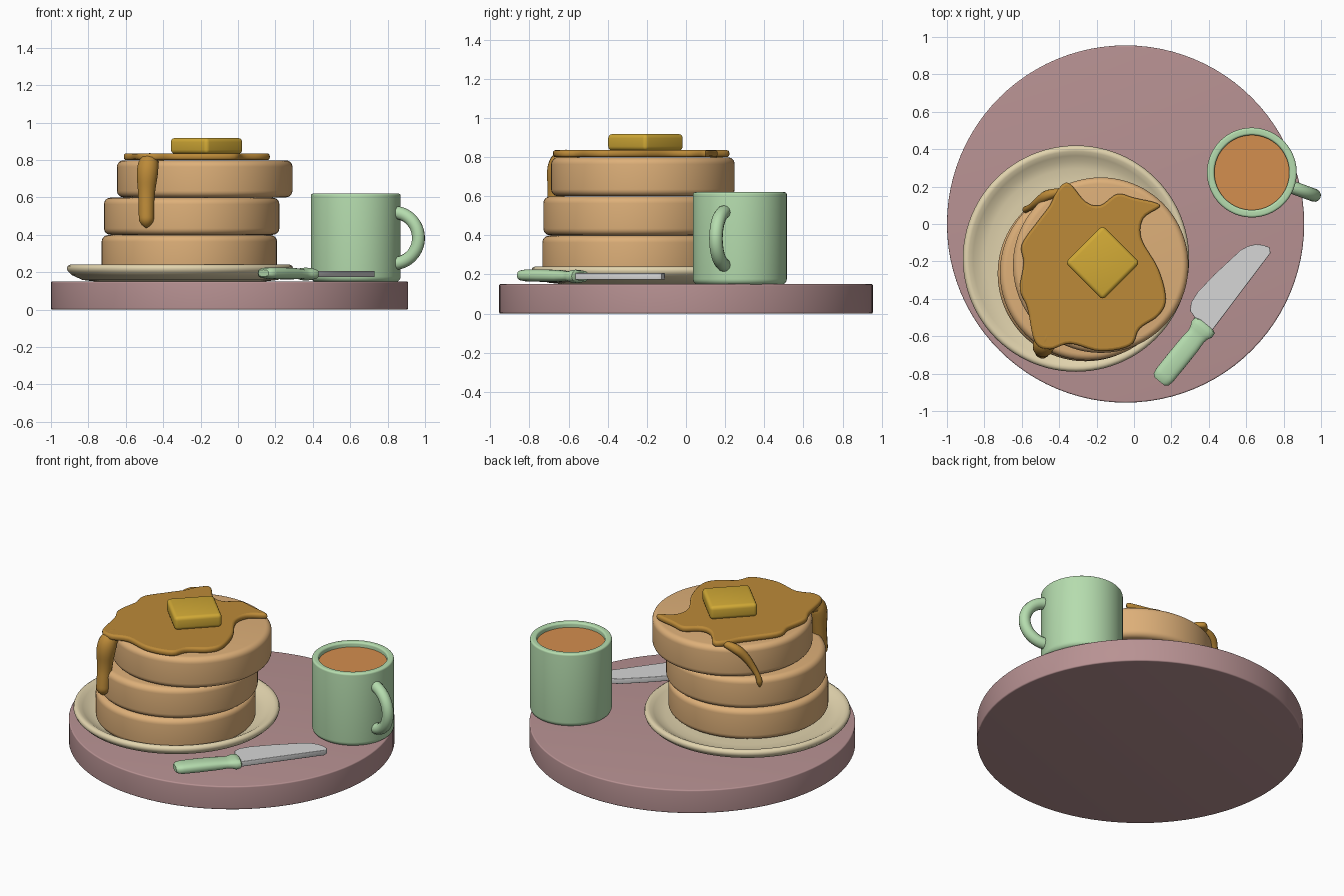
import bpy, bmesh, math
from mathutils import Vector, Matrix

if "Cube" in bpy.data.objects:
    bpy.data.objects.remove(bpy.data.objects["Cube"])


def mat(name, r, g, b):
    m = bpy.data.materials.new(name)
    lin = [((c / 255 + 0.055) / 1.055) ** 2.4 for c in (r, g, b)]
    m.diffuse_color = (*lin, 1)
    m.use_nodes = True
    m.node_tree.nodes["Principled BSDF"].inputs["Base Color"].default_value = m.diffuse_color
    return m


MAUVE = mat("mauve", 184, 146, 147)
CREAM = mat("cream", 226, 212, 174)
GOLDEN = mat("golden_brown", 222, 176, 121)
SYRUP = mat("syrup_amber", 188, 138, 56)
BUTTER = mat("butter_yellow", 210, 170, 54)
GREEN = mat("soft_green", 181, 220, 174)
COFFEE = mat("coffee_orange", 212, 142, 78)
STEEL = mat("steel", 214, 214, 214)


def finish(name, mesh, material, angle=40):
    ob = bpy.data.objects.new(name, mesh)
    bpy.context.collection.objects.link(ob)
    mesh.materials.clear()
    mesh.materials.append(material)
    bpy.ops.object.select_all(action='DESELECT')
    ob.select_set(True)
    bpy.context.view_layer.objects.active = ob
    bpy.ops.object.shade_smooth_by_angle(angle=math.radians(angle))
    return ob


def from_bm(name, bm, material, angle=40):
    bmesh.ops.remove_doubles(bm, verts=bm.verts, dist=1e-5)
    bmesh.ops.recalc_face_normals(bm, faces=bm.faces)
    me = bpy.data.meshes.new(name)
    bm.to_mesh(me)
    bm.free()
    return finish(name, me, material, angle)


def lathe(name, profile, center, material, seg=96):
    """Revolve a (radius, z) profile that starts and ends on the axis."""
    bm = bmesh.new()
    vs = [bm.verts.new((center[0] + r, center[1], z)) for r, z in profile]
    es = [bm.edges.new(p) for p in zip(vs, vs[1:])]
    bmesh.ops.spin(bm, geom=vs + es, cent=(*center, 0), axis=(0, 0, 1),
                   angle=2 * math.pi, steps=seg, use_duplicate=False)
    return from_bm(name, bm, material)


def arc(cx, cz, r, a0, a1, n=6):
    return [(cx + r * math.cos(math.radians(a0 + (a1 - a0) * i / n)),
             cz + r * math.sin(math.radians(a0 + (a1 - a0) * i / n))) for i in range(n + 1)]


def disc(name, center, radius, z0, z1, bevel, material):
    prof = [(0, z0)] + arc(radius - bevel, z0 + bevel, bevel, -90, 0) \
        + arc(radius - bevel, z1 - bevel, bevel, 0, 90) + [(0, z1)]
    return lathe(name, prof, center, material)


def curve_mesh(name, cu, material):
    tmp = bpy.data.objects.new("tmp", cu)
    bpy.context.collection.objects.link(tmp)
    bpy.context.view_layer.update()
    dg = bpy.context.evaluated_depsgraph_get()
    me = bpy.data.meshes.new_from_object(tmp.evaluated_get(dg))
    bpy.data.objects.remove(tmp)
    return finish(name, me, material, 50)


def sheet(name, pts, z, half, bevel, material, smooth):
    """Filled flat outline with a rounded rim."""
    if smooth:
        n, out = len(pts), []
        for i in range(n):
            p0, p1, p2, p3 = (Vector(pts[(i + k) % n]) for k in (-1, 0, 1, 2))
            for s in range(5):
                t = s / 5
                out.append(0.5 * (2 * p1 + (p2 - p0) * t + (2 * p0 - 5 * p1 + 4 * p2 - p3) * t * t
                                  + (3 * p1 - p0 - 3 * p2 + p3) * t ** 3))
        pts = out
    cu = bpy.data.curves.new(name, 'CURVE')
    cu.dimensions, cu.fill_mode = '2D', 'BOTH'
    cu.extrude, cu.bevel_depth, cu.bevel_resolution = half - bevel, bevel, 2
    cu.offset = -bevel
    sp = cu.splines.new('POLY')
    sp.points.add(len(pts) - 1)
    for p, q in zip(sp.points, pts):
        p.co = (q[0], q[1], 0, 1)
    sp.use_cyclic_u = True
    ob = curve_mesh(name, cu, material)
    ob.data.transform(Matrix.Translation((0, 0, z)))
    return ob


def tube(name, pts, material):
    """Round tube through (x, y, z, radius) points."""
    cu = bpy.data.curves.new(name, 'CURVE')
    cu.dimensions, cu.bevel_depth, cu.bevel_resolution = '3D', 1, 4
    cu.use_fill_caps = True
    sp = cu.splines.new('NURBS')
    sp.points.add(len(pts) - 1)
    for p, q in zip(sp.points, pts):
        p.co, p.radius = (*q[:3], 1), q[3]
    sp.use_endpoint_u, sp.order_u, sp.resolution_u = True, 3, 6
    return curve_mesh(name, cu, material)


# Round board
disc("board", (-0.045, 0), 0.955, 0, 0.15, 0.008, MAUVE)

# Plate with raised rim
lathe("plate", [(0, .15), (.45, .15), (.52, .158), (.58, .185), (.6, .205), (.605, .22),
                (.6, .233), (.588, .24), (.573, .238), (.55, .225), (.52, .207), (.48, .197),
                (.42, .194), (0, .194)], (-0.31, -0.185), CREAM)

# Pancake stack
for i, c in enumerate([(-.26, -.265), (-.248, -.26), (-.178, -.22)]):
    disc(f"pancake_{i + 1}", c, 0.469, 0.195 + 0.2 * i + 0.005, 0.398 + 0.2 * i, 0.035, GOLDEN)

# Syrup pool and its drips
sheet("syrup_pool", [(-.35, .22), (-.26, .12), (-.18, .10), (-.09, .16), (0, .14), (.14, .10),
                     (.05, .03), (.04, -.08), (.13, -.24), (.17, -.40), (.13, -.49), (.03, -.56),
                     (-.02, -.65), (-.18, -.68), (-.34, -.64), (-.45, -.67), (-.53, -.63),
                     (-.57, -.45), (-.61, -.35), (-.59, -.21), (-.6, -.11), (-.51, .02),
                     (-.45, .10), (-.41, .18)], .817, .018, .014, SYRUP, True)
tube("syrup_drip_front", [(-.46, -.55, .79, .035), (-.475, -.63, .80, .05), (-.485, -.655, .74, .062),
                          (-.49, -.66, .62, .045), (-.49, -.675, .52, .042), (-.49, -.68, .46, .042),
                          (-.49, -.68, .437, .004)], SYRUP)
tube("syrup_drip_back", [(-.40, .17, .81, .02), (-.46, .16, .80, .03), (-.51, .12, .74, .025),
                         (-.55, .09, .66, .018), (-.575, .08, .61, .016), (-.58, .075, .57, .02),
                         (-.58, .075, .545, .003)], SYRUP)

# Butter pat
bm = bmesh.new()
bmesh.ops.create_cube(bm, size=1)
bmesh.ops.scale(bm, vec=(.282, .282, .085), verts=bm.verts)
bmesh.ops.bevel(bm, geom=bm.edges[:], offset=.022, segments=4, profile=.5, affect='EDGES')
bmesh.ops.transform(bm, matrix=Matrix.Translation((-.168, -.207, .875))
                    @ Matrix.Rotation(math.pi / 4, 4, 'Z'), verts=bm.verts)
from_bm("butter", bm, BUTTER)

# Mug, drink and handle
MUG = (0.63, 0.275)
lathe("mug", [(0, .147)] + arc(.21, .177, .03, -90, 0) + arc(.228, .608, .012, 0, 90)
      + arc(.212, .608, .012, 90, 180) + [(.2, .2), (0, .2)], MUG, GREEN)
lathe("drink", [(0, .56), (.202, .56), (.202, .59), (0, .59)], MUG, COFFEE)
a = math.radians(-20)
path = []
for i in range(17):
    t = math.radians(-95 + 190 * i / 16)
    d = .215 + .142 * max(math.cos(t), -.1)
    path.append((MUG[0] + d * math.cos(a), MUG[1] + d * math.sin(a), .383 + .137 * math.sin(t), .035))
tube("mug_handle", path, GREEN)

# Knife blade
sheet("knife_blade", [(.41, -.58), (.73, -.155), (.725, -.125), (.69, -.112), (.65, -.108),
                      (.61, -.118), (.57, -.14), (.43, -.27), (.34, -.365), (.305, -.42),
                      (.30, -.465), (.34, -.52)], .19, .017, .004, STEEL, False)

# Knife handle: rounded sections (distance, half width, half height, z) lofted along its axis
start, end = Vector((.385, -.535, 0)), Vector((.13, -.85, 0))
axis = (end - start).normalized()
side = Vector((-axis.y, axis.x, 0))
sections = [(0, .05, .022, .19), (.008, .068, .03, .19), (.035, .07, .034, .19), (.06, .058, .028, .19),
            (.085, .053, .026, .19), (.14, .057, .03, .192), (.25, .058, .032, .194),
            (.35, .057, .031, .195), (.38, .052, .027, .195), (.395, .035, .018, .195)]
bm = bmesh.new()
rings = []
for d, w, h, z in sections:
    ring = []
    for k in range(24):
        t = 2 * math.pi * k / 24
        c, s = math.cos(t), math.sin(t)
        u = math.copysign(abs(c) ** .75, c) * w
        v = math.copysign(abs(s) ** .75, s) * h
        ring.append(bm.verts.new(start + axis * d + side * u + Vector((0, 0, z + v))))
    rings.append(ring)
for r0, r1 in zip(rings, rings[1:]):
    for k in range(24):
        bm.faces.new((r0[k], r0[(k + 1) % 24], r1[(k + 1) % 24], r1[k]))
bm.faces.new(rings[0])
bm.faces.new(rings[-1])
from_bm("knife_handle", bm, GREEN)
